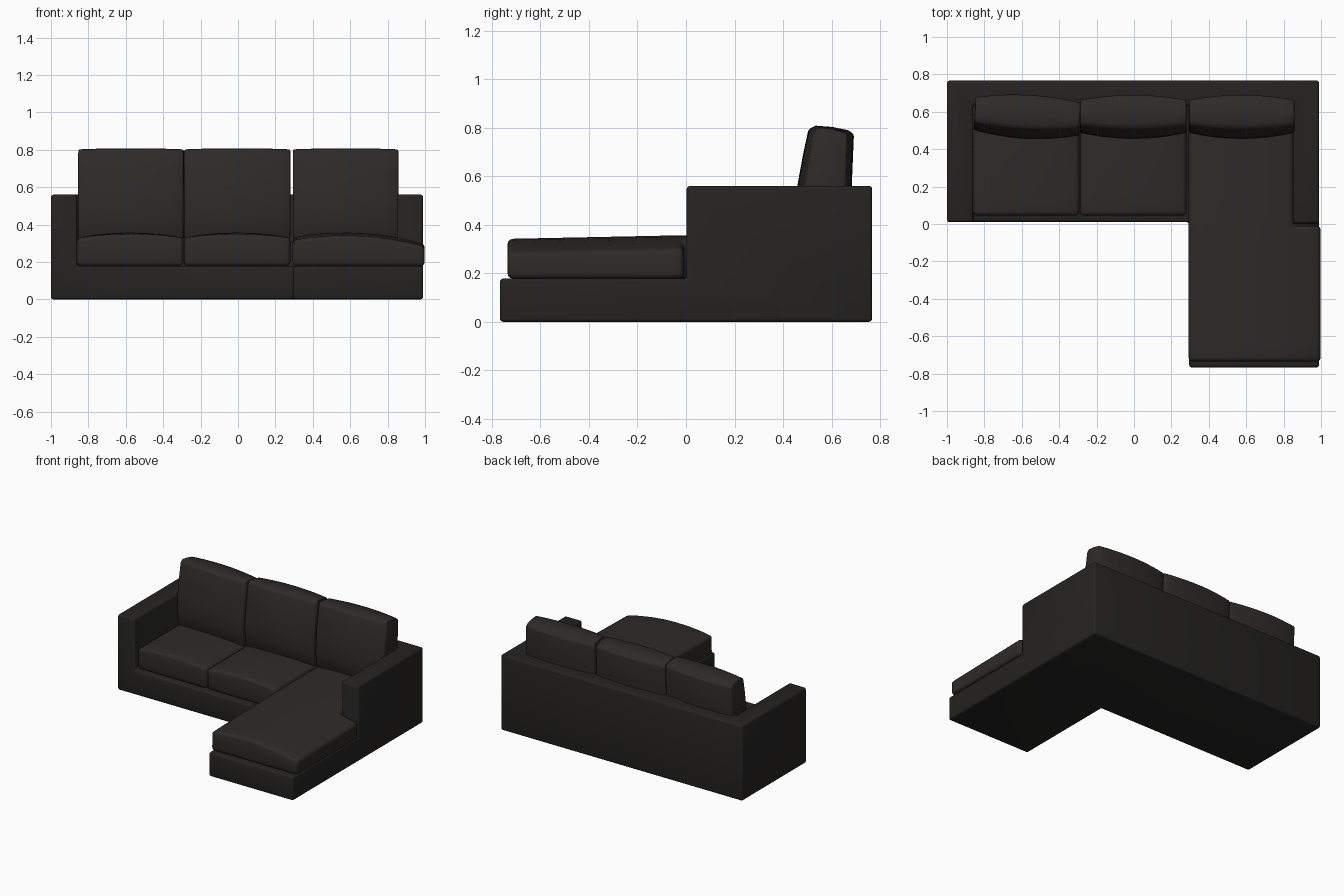
import bpy, bmesh, math
from mathutils import Matrix, Vector

if "Cube" in bpy.data.objects:
    bpy.data.objects.remove(bpy.data.objects["Cube"])


def material(name, rgb):
    m = bpy.data.materials.new(name)
    m.diffuse_color = (*rgb, 1)
    m.use_nodes = True
    m.node_tree.nodes["Principled BSDF"].inputs["Base Color"].default_value = m.diffuse_color
    return m


FRAME = material("dark_frame", (0.018, 0.017, 0.016))
FABRIC = material("dark_fabric", (0.027, 0.023, 0.021))


def make_object(name, bm, mat):
    bmesh.ops.recalc_face_normals(bm, faces=bm.faces)
    me = bpy.data.meshes.new(name)
    bm.to_mesh(me)
    bm.free()
    me.materials.append(mat)
    ob = bpy.data.objects.new(name, me)
    bpy.context.collection.objects.link(ob)
    return ob


def prism(outline, z0, z1):
    bm = bmesh.new()
    f = bm.faces.new([bm.verts.new((x, y, z0)) for x, y in outline])
    top = bmesh.ops.extrude_face_region(bm, geom=[f])["geom"]
    for v in top:
        if isinstance(v, bmesh.types.BMVert):
            v.co.z = z1
    return bm


def finish(ob, width, segments=3):
    # Round the hard edges, then smooth shade
    b = ob.modifiers.new("round", 'BEVEL')
    b.width, b.segments = width, segments
    b.limit_method, b.angle_limit = 'ANGLE', math.radians(45)
    bpy.ops.object.select_all(action='DESELECT')
    ob.select_set(True)
    bpy.context.view_layer.objects.active = ob
    for m in list(ob.modifiers):
        bpy.ops.object.modifier_apply(modifier=m.name)
    bpy.ops.object.shade_smooth_by_angle(angle=math.radians(40))


def seat_cushion(name, outline, height, step=0.1):
    # Slab cut into a grid, with its top raised into a crown
    bm = prism(outline, 0.178, 0.3)
    xs = [p[0] for p in outline]
    ys = [p[1] for p in outline]
    for axis, lo, hi in ((0, min(xs), max(xs)), (1, min(ys), max(ys))):
        n = round((hi - lo) / step)
        for i in range(1, n):
            co, no = Vector(), Vector()
            co[axis], no[axis] = lo + (hi - lo) * i / n, 1
            bmesh.ops.bisect_plane(bm, geom=bm.verts[:] + bm.edges[:] + bm.faces[:],
                                   plane_co=co, plane_no=no)
    for v in bm.verts:
        if v.co.z > 0.25:
            v.co.z = height(v.co.x, v.co.y)
    finish(make_object(name, bm, FABRIC), 0.022)


def back_cushion(name, x0, x1, turn=0):
    # Side profile swept across the width, thinner at both ends
    side = [(0.475, 0.33), (0.455, 0.45), (0.46, 0.56), (0.484, 0.69), (0.507, 0.793),
            (0.535, 0.808), (0.60, 0.803), (0.665, 0.79), (0.69, 0.773),
            (0.681, 0.56), (0.66, 0.33)]
    bm = bmesh.new()
    rings, n, mid = [], 10, 0.585
    for i in range(n + 1):
        t = 2 * i / n - 1
        s = 1 - 0.25 * t * t
        x = (x0 + x1) / 2 + t * (x1 - x0) / 2
        rings.append([bm.verts.new((x, mid + (y - mid) * s, z - 0.006 * t * t))
                      for y, z in side])
    for a, b in zip(rings, rings[1:]):
        for j in range(len(side)):
            k = (j + 1) % len(side)
            bm.faces.new((a[j], a[k], b[k], b[j]))
    bm.faces.new(rings[0])
    bm.faces.new(rings[-1])
    bmesh.ops.rotate(bm, verts=bm.verts, cent=((x0 + x1) / 2, mid, 0),
                     matrix=Matrix.Rotation(math.radians(turn), 3, 'Z'))
    finish(make_object(name, bm, FABRIC), 0.009, 2)


# Frame: L-shaped block with the seat well cut out, leaving arms and back
frame = make_object("sofa_frame", prism(
    [(-1, 0.01), (0.295, 0.01), (0.295, -0.767), (0.99, -0.767),
     (0.99, 0.767), (-1, 0.767)], 0, 0.56), FRAME)
well = make_object("seat_well_cutter", prism(
    [(-0.86, -1), (1.2, -1), (1.2, 0.003), (0.85, 0.003),
     (0.85, 0.635), (-0.86, 0.635)], 0.178, 1), FRAME)
cut = frame.modifiers.new("well", 'BOOLEAN')
cut.object, cut.operation, cut.solver = well, 'DIFFERENCE', 'EXACT'
finish(frame, 0.014)
bpy.data.objects.remove(well)

# Two square seat cushions
for label, x0, x1 in (("left", -0.86, -0.292), ("middle", -0.29, 0.28)):
    def crown(x, y, c=(x0 + x1) / 2, h=(x1 - x0) / 2):
        u, w = (x - c) / h, (y - 0.345) / 0.3
        return 0.33 + 0.028 * (1 - u * u) * (1 - 0.3 * w * w)
    seat_cushion(label + "_seat_cushion",
                 [(x0, 0.045), (x1, 0.045), (x1, 0.64), (x0, 0.64)], crown)

# Long chaise cushion, widening in front of the right arm
seat_cushion("chaise_cushion",
             [(0.292, -0.735), (0.998, -0.735), (0.998, -0.01),
              (0.852, -0.01), (0.852, 0.64), (0.292, 0.64)],
             lambda x, y: 0.357 - 0.32 * (x - 0.57) ** 2 - 0.015 * max(0, -y / 0.73))

# Back cushions
back_cushion("left_back_cushion", -0.852, -0.288, -3)
back_cushion("middle_back_cushion", -0.288, 0.28)
back_cushion("right_back_cushion", 0.294, 0.857)
